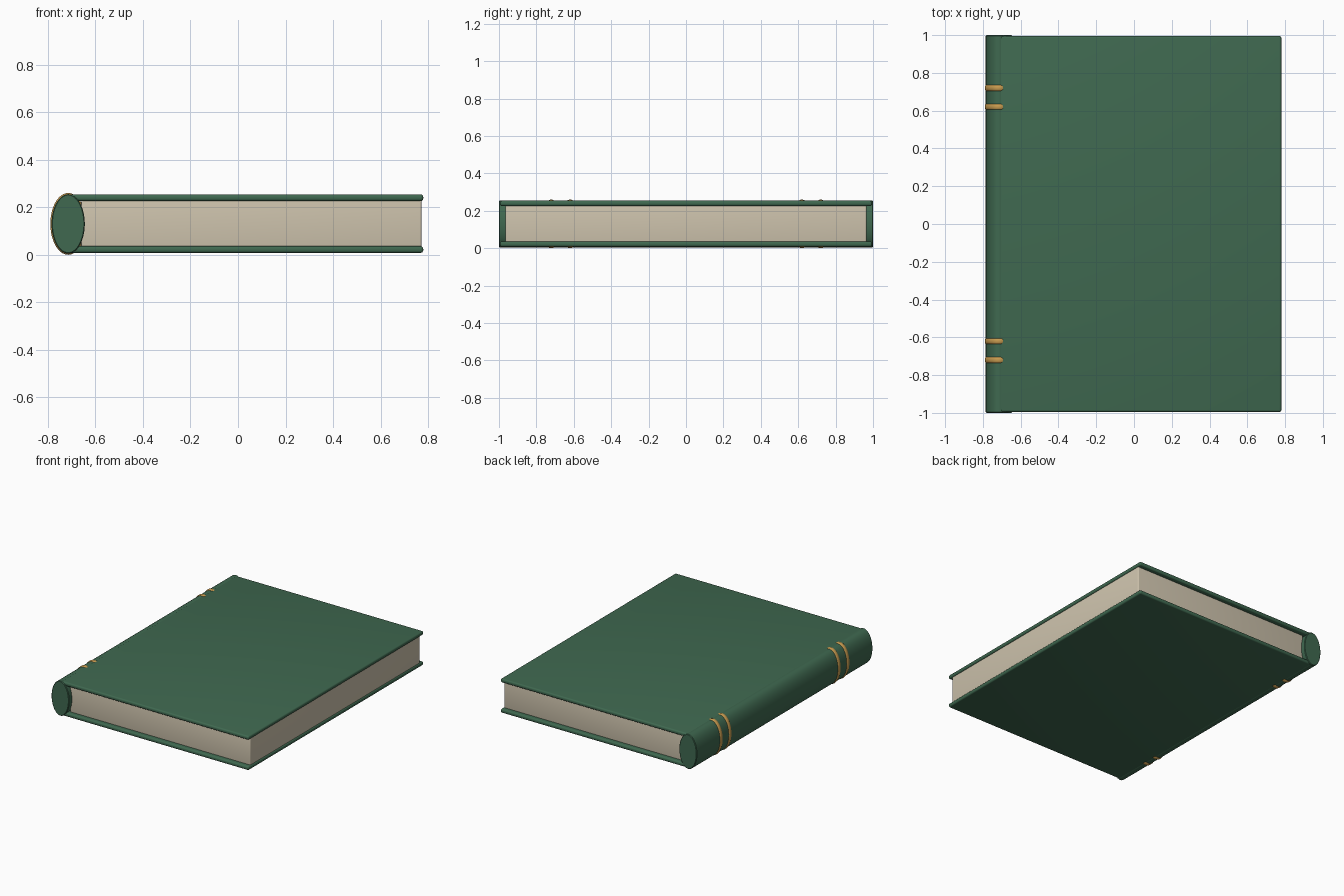
import bpy, bmesh, math

cube = bpy.data.objects.get("Cube")
if cube:
    bpy.data.objects.remove(cube, do_unlink=True)


def material(name, color):
    m = bpy.data.materials.new(name)
    m.use_nodes = True
    m.diffuse_color = (*color, 1)
    bsdf = m.node_tree.nodes["Principled BSDF"]
    bsdf.inputs["Base Color"].default_value = (*color, 1)
    bsdf.inputs["Roughness"].default_value = 0.6
    return m


GREEN = material("cover green", (0.05, 0.14, 0.08))
CREAM = material("page cream", (0.62, 0.55, 0.42))
GOLD = material("band gold", (0.58, 0.33, 0.08))

SPINE_X, MID_Z = -0.715, 0.13
SPINE_RX, SPINE_RZ = 0.07, 0.125


def finish(name, bm, mat):
    bmesh.ops.recalc_face_normals(bm, faces=bm.faces)
    me = bpy.data.meshes.new(name)
    bm.to_mesh(me)
    bm.free()
    me.materials.append(mat)
    ob = bpy.data.objects.new(name, me)
    bpy.context.collection.objects.link(ob)
    bpy.ops.object.select_all(action="DESELECT")
    ob.select_set(True)
    bpy.context.view_layer.objects.active = ob
    bpy.ops.object.shade_smooth_by_angle(angle=math.radians(40))
    return ob


def rounded_box(name, lo, hi, bevel, mat):
    bm = bmesh.new()
    bmesh.ops.create_cube(bm, size=1)
    for v in bm.verts:
        for i in range(3):
            v.co[i] = lo[i] if v.co[i] < 0 else hi[i]
    bmesh.ops.bevel(bm, geom=bm.edges[:], offset=bevel, segments=4,
                    profile=0.5, affect="EDGES")
    return finish(name, bm, mat)


def oval_tube(name, profile, mat, sides=64):
    """Capped loft along y; profile holds (y, growth beyond the spine)."""
    bm = bmesh.new()
    rings = []
    for y, grow in profile:
        ring = []
        for i in range(sides):
            a = math.tau * i / sides
            ring.append(bm.verts.new((SPINE_X + (SPINE_RX + grow) * math.cos(a), y,
                                      MID_Z + (SPINE_RZ + grow) * math.sin(a))))
        rings.append(ring)
    for a, b in zip(rings, rings[1:]):
        for i in range(sides):
            j = (i + 1) % sides
            bm.faces.new((a[i], a[j], b[j], b[i]))
    bm.faces.new(rings[0])
    bm.faces.new(rings[-1])
    return finish(name, bm, mat)


# Covers and page block
rounded_box("bottom_cover", (-0.71, -0.995, 0.008), (0.78, 0.995, 0.036), 0.011, GREEN)
rounded_box("top_cover", (-0.71, -0.995, 0.226), (0.78, 0.995, 0.254), 0.011, GREEN)
rounded_box("page_block", (-0.66, -0.965, 0.03), (0.773, 0.965, 0.23), 0.008, CREAM)

# Oval spine with softened ends
oval_tube("spine", [(-1, -0.004), (-0.996, 0), (0.996, 0), (1, -0.004)], GREEN)

# Raised bands, two near each end
for n, y in enumerate((-0.72, -0.62, 0.62, 0.72), 1):
    steps = [math.pi * k / 8 for k in range(9)]
    arc = [(y - 0.016 * math.cos(t), -0.003 + 0.008 * math.sin(t)) for t in steps]
    oval_tube(f"spine_band_{n}", arc, GOLD)
